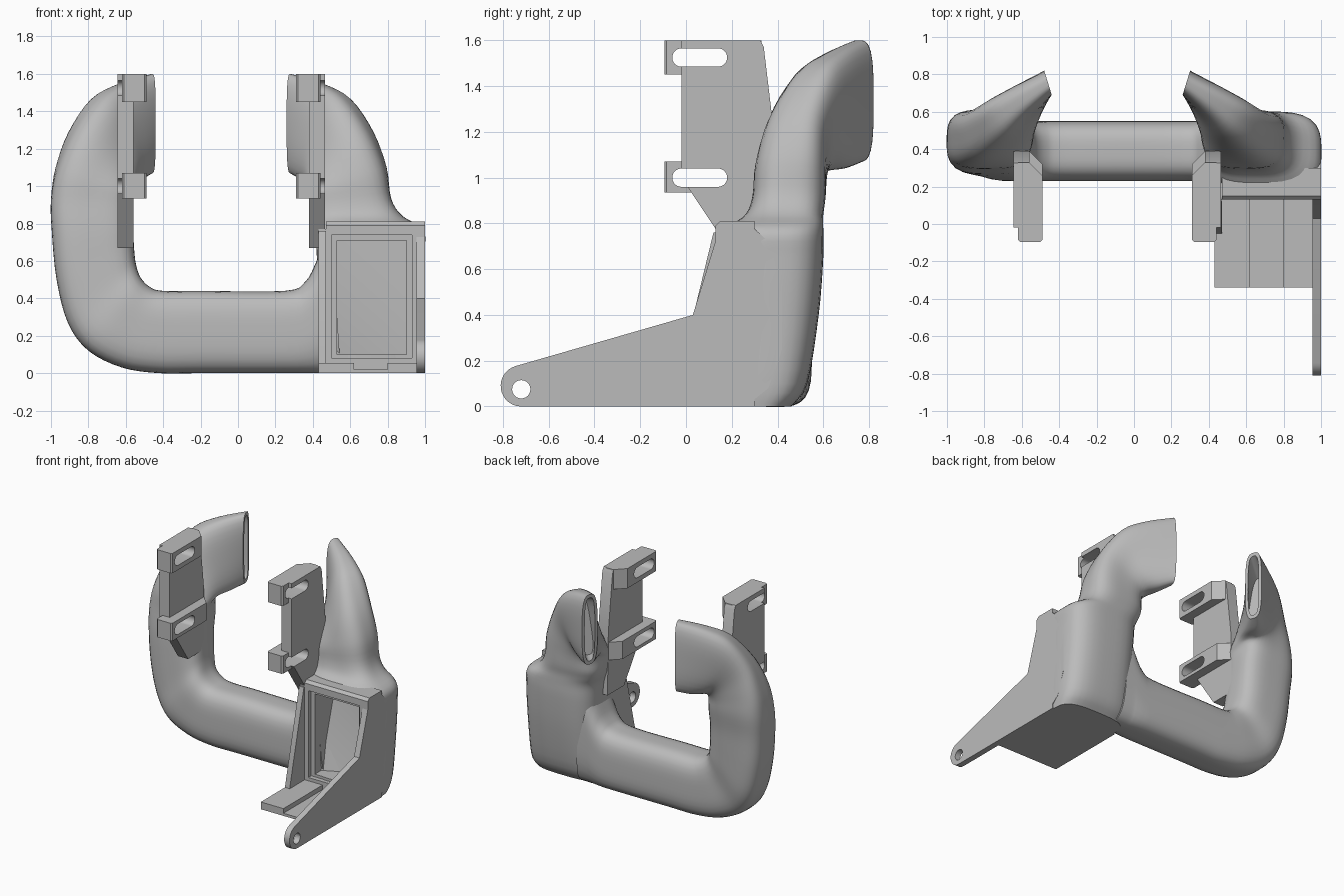
import bpy, bmesh, math
from mathutils import Vector as V

cube = bpy.data.objects.get("Cube")
if cube:
    bpy.data.objects.remove(cube)

grey = bpy.data.materials.new("plain_grey")
grey.use_nodes = True
grey.diffuse_color = (0.5, 0.5, 0.5, 1)
grey.node_tree.nodes["Principled BSDF"].inputs["Base Color"].default_value = (0.5, 0.5, 0.5, 1)
parts = []
MID = -0.18      # the two arms mirror about half of this x


def finish(name, bm, keep=True):
    bmesh.ops.recalc_face_normals(bm, faces=bm.faces)
    mesh = bpy.data.meshes.new(name)
    bm.to_mesh(mesh)
    bm.free()
    obj = bpy.data.objects.new(name, mesh)
    bpy.context.collection.objects.link(obj)
    mesh.materials.append(grey)
    if keep:
        parts.append(obj)
    return obj


def prism(name, pts, axis, lo, hi, keep=True):
    """Extrude a 2D outline along an axis."""
    bm = bmesh.new()
    def place(p, d):
        q = list(p)
        q.insert("xyz".index(axis), d)
        return bm.verts.new(q)
    a = [place(p, lo) for p in pts]
    b = [place(p, hi) for p in pts]
    bm.faces.new(a)
    bm.faces.new(b[::-1])
    for i in range(len(pts)):
        j = (i + 1) % len(pts)
        bm.faces.new((a[i], a[j], b[j], b[i]))
    return finish(name, bm, keep)


def box(name, x0, x1, y0, y1, z0, z1, keep=True):
    return prism(name, [(x0, y0), (x1, y0), (x1, y1), (x0, y1)], "z", z0, z1, keep)


def arc(cx, cy, r, a0, a1, n=16):
    return [(cx + r * math.cos(math.radians(a0 + (a1 - a0) * i / n)),
             cy + r * math.sin(math.radians(a0 + (a1 - a0) * i / n))) for i in range(n + 1)]


def cut(obj, cutters):
    for c in cutters:
        mod = obj.modifiers.new("cut", "BOOLEAN")
        mod.object = c
        mod.solver = "EXACT"
    dg = bpy.context.evaluated_depsgraph_get()
    mesh = bpy.data.meshes.new_from_object(obj.evaluated_get(dg))
    obj.modifiers.clear()
    obj.data = mesh


def spline(p, i, t):
    a, b, c, d = p[max(i - 1, 0)], p[i], p[i + 1], p[min(i + 2, len(p) - 1)]
    return 0.5 * (2 * b + (c - a) * t + (2 * a - 5 * b + 4 * c - d) * t * t
                  + (3 * b - a - 3 * c + d) * t ** 3)


def loft(name, secs, power=3.4, steps=4, count=40):
    """Skin rounded sections (outer, inner, thin half-vector), hollowing the far end."""
    cols = [[V(s[k]) for s in secs] for k in range(3)]
    rows = [[spline(c, i, t / steps) for c in cols]
            for i in range(len(secs) - 1) for t in range(steps)]
    rows.append([c[-1] for c in cols])
    rows = [((o + n) / 2, (o - n) / 2, w) for o, n, w in rows]
    c, h, w = rows[-1]
    rows.append((c, h * 0.9, w * 0.65))
    c, h, w = rows[-2 - steps]
    rows.append((c, h * 0.8, w * 0.5))
    bm = bmesh.new()
    rings = []
    for c, h, w in rows:
        ring = []
        for k in range(count):
            a = math.tau * k / count
            u, v = math.cos(a), math.sin(a)
            r = (abs(u) ** power + abs(v) ** power) ** (-1 / power)
            ring.append(bm.verts.new(c + h * u * r + w * v * r))
        rings.append(ring)
    for a, b in zip(rings, rings[1:]):
        for k in range(count):
            j = (k + 1) % count
            bm.faces.new((a[k], a[j], b[j], b[k]))
    bm.faces.new(rings[0])
    bm.faces.new(rings[-1][::-1])
    return finish(name, bm)


def flip(p):
    return (MID - p[0], p[1], p[2])


def flip_vec(p):
    return (-p[0], p[1], p[2])


# Upper arm bending into a slotted nozzle
nozzle = [
    ((-1, .45, .93), (-.56, .45, .9), (0, -.16, 0)),
    ((-.97, .45, 1.1), (-.56, .47, .97), (.02, -.155, 0)),
    ((-.89, .47, 1.29), (-.56, .52, 1.01), (.045, -.135, 0)),
    ((-.76, .55, 1.47), (-.56, .59, 1.03), (.06, -.11, 0)),
    ((-.62, .65, 1.55), (-.52, .67, 1.04), (.045, -.085, 0)),
    ((-.46, .755, 1.6), (-.46, .755, 1.07), (.02, -.065, 0)),
]
# Cross tube and bend: outer x, z then inner x, z
bend = [(.55, 0, .5, .76), (.46, 0, .46, .7), (.42, 0, .42, .6), (.36, 0, .36, .49),
        (.25, 0, .25, .44), (-.2, 0, -.2, .44), (-.42, 0, -.4, .44), (-.62, .03, -.47, .46),
        (-.8, .12, -.52, .51), (-.91, .27, -.545, .58), (-.97, .5, -.555, .66),
        (-.995, .75, -.56, .77)]
tube = [((a, .39, b), (c, .39, d), (0, -.16, 0)) for a, b, c, d in bend[:-3]]
tube += [((a, .41 + .01 * i, b), (c, .41 + .01 * i, d), (0, -.16, 0))
         for i, (a, b, c, d) in enumerate(bend[-3:])]
loft("cross_tube_and_right_arm", tube + nozzle)

# Intake body rising into the other arm: z, outer x, inner x, centre y, half depth
levels = [(0, .99, .44, .31, .15), (.1, 1, .43, .345, .185), (.4, 1, .43, .37, .21),
          (.65, 1, .42, .385, .215), (.77, .99, .41, .39, .21), (.84, .88, .39, .43, .17)]
body = [((o, y, z), (n, y, z), (0, -h, 0)) for z, o, n, y, h in levels]
body += [(flip(o), flip(n), flip_vec(w)) for o, n, w in nozzle]
body = loft("intake_body_and_left_arm", body, 3.2)

# Intake frame with a stepped, faceted opening
frame = box("intake_frame", .43, 1, .13, .3, 0, .77)
bm = bmesh.new()
x0, x1, z0, z1 = .53, .9, .1, .71
for p in [(x0, .1, z0), (x1, .1, z0), (x0, .1, z1), (x1, .1, z1),
          (x0, .24, z0), (x1, .42, z0), (x0, .42, z1), (x1, .45, z1)]:
    bm.verts.new(p)
bmesh.ops.convex_hull(bm, input=bm.verts)
cavity = finish("cavity_cutter", bm, False)
step = box("step_cutter", .5, .93, .1, .165, .08, .74, False)
cut(frame, [step, cavity])
cut(body, [cavity])
prism("frame_top_lip", [(.13, .76), (.3, .76), (.3, .81), (.15, .81), (.13, .79)], "x", .47, 1)
prism("frame_gusset", [(.14, 0), (-.05, 0), (-.05, .06), (.12, .76), (.14, .76)], "x", .43, .47)

# Grooved shelf below the opening
for name, a, b, top in [("shelf_inner", .43, .62, .055), ("shelf_groove", .62, .8, .02),
                        ("shelf_outer", .8, .96, .055)]:
    box(name, a, b, -.34, .14, 0, top)

# Long side plate with a pivot hole
outline = arc(-.72, .09, .09, 270, 105) + [(.03, .4), (.14, .76), (.15, .8), (.22, .81),
          (.29, .785), (.35, .73), (.4, .64), (.42, .55), (.42, .25), (.36, .08), (.26, 0)]
plate = prism("side_plate", outline, "x", .955, 1)
hole = prism("pivot_cutter", arc(-.72, .075, .04, 0, 345, 23), "x", .9, 1.1, False)
cut(plate, [hole])

# Slotted mounting brackets on both arms
slots = [prism("slot_cutter", arc(-.02, z, .04, 90, 270) + arc(.14, z, .04, -90, 90),
               "x", -2, 2, False) for z in (1.525, 1.0)]
side = [(-.02, 1.6), (.325, 1.6), (.34, 1.57), (.39, 1.15), (.4, .67), (.2, .67), (-.02, 1.0)]


def span(a, b, right):
    return (a, b) if right else (MID - b, MID - a)


for right in (True, False):
    label = "right" if right else "left"
    made = [prism(label + "_bracket_plate", side, "x", *span(-.645, -.56, right))]
    for name, lo, hi, back in [("upper", 1.45, 1.6, .33), ("lower", .935, 1.07, .39)]:
        pts = [(-.62, -.085), (-.61, -.095), (-.5, -.095), (-.49, -.085),
               (-.49, back - .07), (-.56, back), (-.62, back)]
        if not right:
            pts = [(MID - x, y) for x, y in pts]
        made.append(prism(f"{label}_{name}_tab", pts, "z", lo, hi))
    for obj in made:
        cut(obj, slots)

for c in slots + [cavity, step, hole]:
    bpy.data.objects.remove(c)

# Smooth the curved skins, keep hard edges
bpy.ops.object.select_all(action="DESELECT")
for obj in parts:
    obj.select_set(True)
bpy.context.view_layer.objects.active = parts[0]
bpy.ops.object.shade_smooth_by_angle(angle=math.radians(32))
